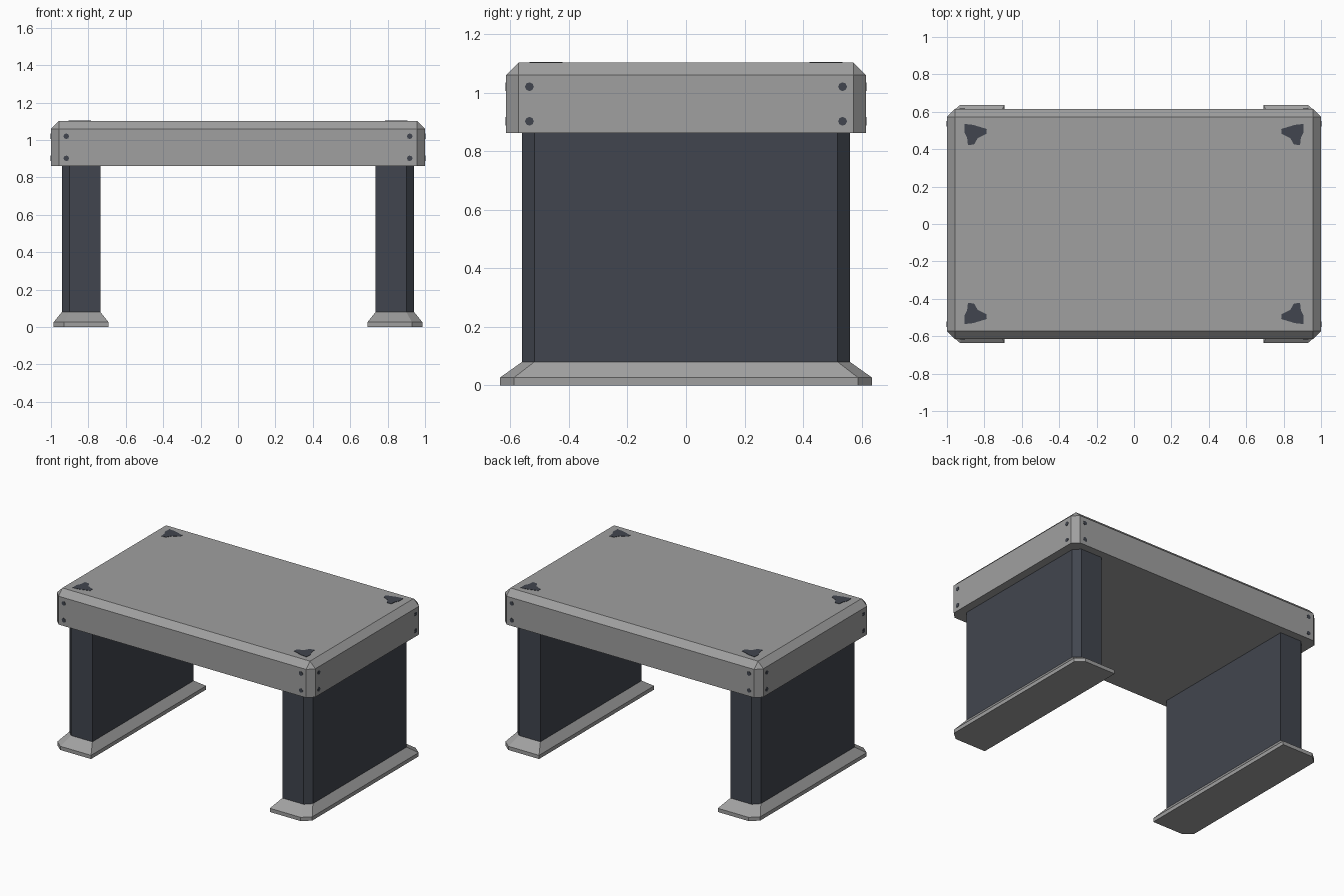
import bpy, bmesh, math
from mathutils import Vector

if "Cube" in bpy.data.objects:
    bpy.data.objects.remove(bpy.data.objects["Cube"])


def material(name, rgb):
    m = bpy.data.materials.new(name)
    m.diffuse_color = (*rgb, 1.0)
    m.use_nodes = True
    m.node_tree.nodes["Principled BSDF"].inputs["Base Color"].default_value = m.diffuse_color
    return m


GREY = material("light grey", (0.35, 0.35, 0.35))
DARK = material("dark slate", (0.053, 0.060, 0.077))


def finish(bm, name, mat):
    bmesh.ops.recalc_face_normals(bm, faces=bm.faces)
    me = bpy.data.meshes.new(name)
    bm.to_mesh(me)
    bm.free()
    me.materials.append(mat)
    ob = bpy.data.objects.new(name, me)
    bpy.context.collection.objects.link(ob)
    return ob


def loft(name, rings, mat):
    """Closed solid through a stack of equal-length rings."""
    bm = bmesh.new()
    vs = [[bm.verts.new(p) for p in r] for r in rings]
    n = len(vs[0])
    for a, b in zip(vs, vs[1:]):
        for i in range(n):
            j = (i + 1) % n
            bm.faces.new((a[i], a[j], b[j], b[i]))
    bm.faces.new(vs[0])
    bm.faces.new(vs[-1])
    return finish(bm, name, mat)


def plate(name, pts, normal, mat):
    """Very thin plate lying on a surface."""
    n = Vector(normal) * 0.002
    loft(name, [[Vector(p) - n for p in pts], [Vector(p) + n for p in pts]], mat)


def leg_ring(side, x_in, x_out, y, cx, cy, z):
    """Rectangle with its two outer corners cut off."""
    pts = [(x_in, -y), (x_out - cx, -y), (x_out, -y + cy),
           (x_out, y - cy), (x_out - cx, y), (x_in, y)]
    return [(side * px, py, z) for px, py in pts]


# Table top: box with bevelled top and vertical edges, sharp underside
HX, HY, Z0, Z1 = 1.0, 0.615, 0.862, 1.102
bm = bmesh.new()
bmesh.ops.create_cube(bm, size=1)
for v in bm.verts:
    v.co = (v.co.x * 2 * HX, v.co.y * 2 * HY, Z1 if v.co.z > 0 else Z0)
edges = [e for e in bm.edges if max(v.co.z for v in e.verts) > 1]
bmesh.ops.bevel(bm, geom=edges, offset=0.042, segments=1, profile=0.5, affect='EDGES')
finish(bm, "table_top", GREY)

# Legs and flared feet
for side, label in ((-1, "left"), (1, "right")):
    top = (0.735, 0.942, 0.56, 0.042, 0.042)
    base = (0.692, 0.986, 0.636, 0.056, 0.048)
    loft(label + "_leg", [leg_ring(side, *top, 0.078), leg_ring(side, *top, 0.864)], DARK)
    loft(label + "_foot", [leg_ring(side, *base, 0.0), leg_ring(side, *base, 0.026),
                           leg_ring(side, *top, 0.08)], GREY)

# Corner marks on the top, and bolts round the rim
MARK = [(0.905, 0.535), (0.86, 0.53), (0.787, 0.508), (0.79, 0.482), (0.835, 0.46),
        (0.855, 0.425), (0.888, 0.422), (0.892, 0.46), (0.907, 0.49)]
circle = [(math.cos(i * math.pi / 4), math.sin(i * math.pi / 4)) for i in range(8)]
R = 0.015
for sx in (-1, 1):
    for sy in (-1, 1):
        plate("corner_mark", [(sx * x, sy * y, Z1) for x, y in MARK], (0, 0, 1), DARK)
        for z in (0.902, 1.02):
            plate("long_side_bolt", [(sx * 0.918 + R * c, sy * HY, z + R * s)
                                     for c, s in circle], (0, sy, 0), DARK)
            plate("short_side_bolt", [(sx * HX, sy * 0.535 + R * c, z + R * s)
                                      for c, s in circle], (sx, 0, 0), DARK)
